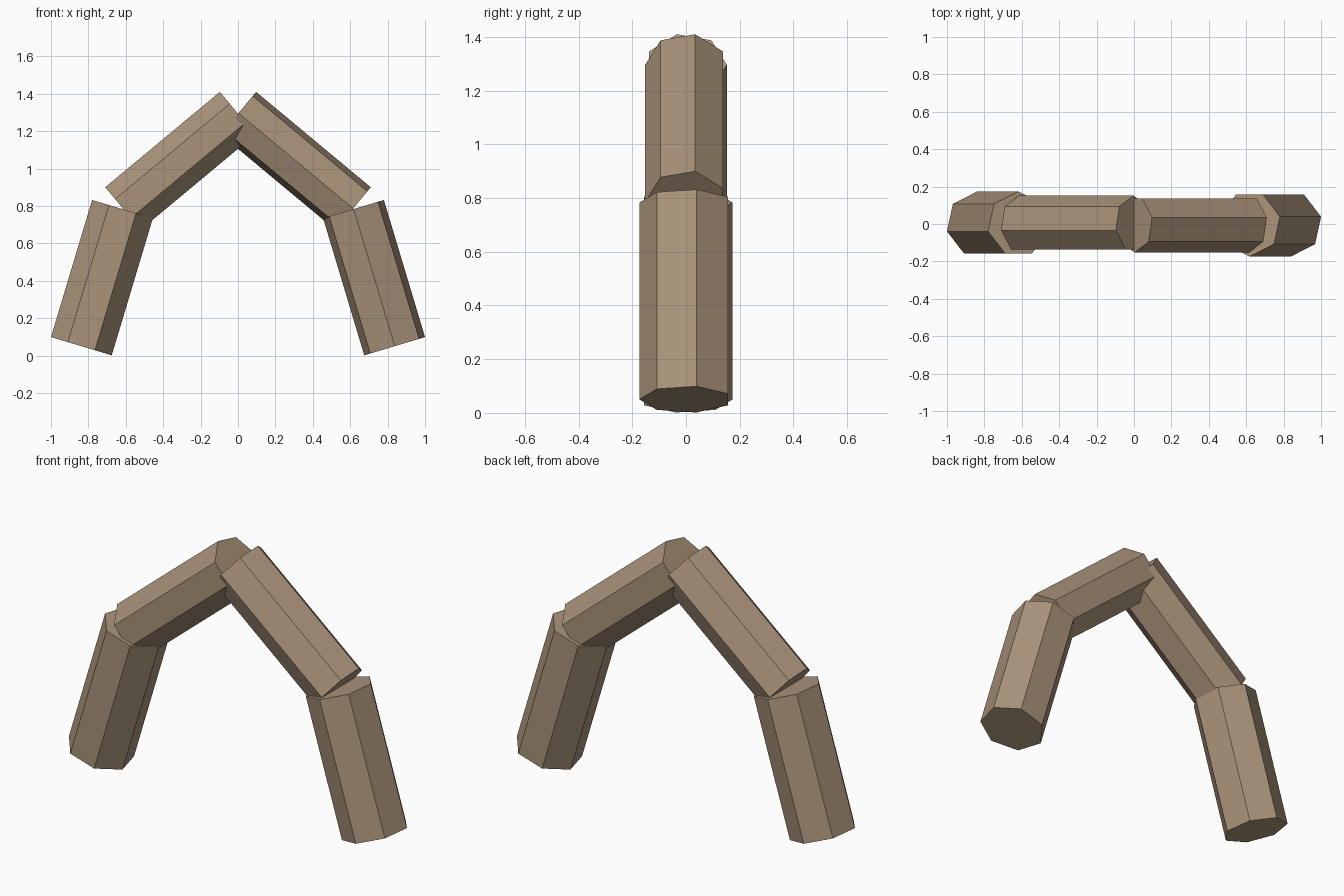
import bpy, bmesh, math
from mathutils import Vector, Matrix

if "Cube" in bpy.data.objects:
    bpy.data.objects.remove(bpy.data.objects["Cube"])

SIDES = 7
TWIST = math.radians(-13)


def material(name, rgb):
    m = bpy.data.materials.new(name)
    m.diffuse_color = (*rgb, 1.0)
    m.use_nodes = True
    m.node_tree.nodes["Principled BSDF"].inputs["Base Color"].default_value = m.diffuse_color
    return m


bark = material("tan brown", (0.40, 0.295, 0.195))


def log(name, start, end, radius, turned):
    """Seven-sided log whose outermost edge runs from start to end (x, z)."""
    p, q = Vector((start[0], 0, start[1])), Vector((end[0], 0, end[1]))
    axis = (q - p).normalized()
    out = Vector((-axis.z, 0, axis.x))
    side = Vector((0, 1, 0))
    bm = bmesh.new()
    rings = []
    for corner in (p, q):
        centre = corner - out * radius * math.cos(TWIST)
        ring = []
        for k in range(SIDES):
            t = TWIST + k * math.tau / SIDES
            ring.append(bm.verts.new(
                centre + radius * (math.cos(t) * out + math.sin(t) * side)))
        rings.append(ring)
        bm.faces.new(ring)
    for k in range(SIDES):
        n = (k + 1) % SIDES
        bm.faces.new((rings[0][k], rings[0][n], rings[1][n], rings[1][k]))
    if turned:
        bm.transform(Matrix.Rotation(math.pi, 4, 'Z'))
    bmesh.ops.recalc_face_normals(bm, faces=bm.faces)
    mesh = bpy.data.meshes.new(name)
    bm.to_mesh(mesh)
    bm.free()
    mesh.materials.append(bark)
    bpy.context.collection.objects.link(bpy.data.objects.new(name, mesh))


# The right half is the left half turned half way round the z axis
for prefix, turned in (("left", False), ("right", True)):
    log(prefix + "_leg", (-1.0, 0.099), (-0.78, 0.832), 0.174, turned)
    log(prefix + "_upper_beam", (-0.71, 0.90), (-0.097, 1.41), 0.152, turned)
